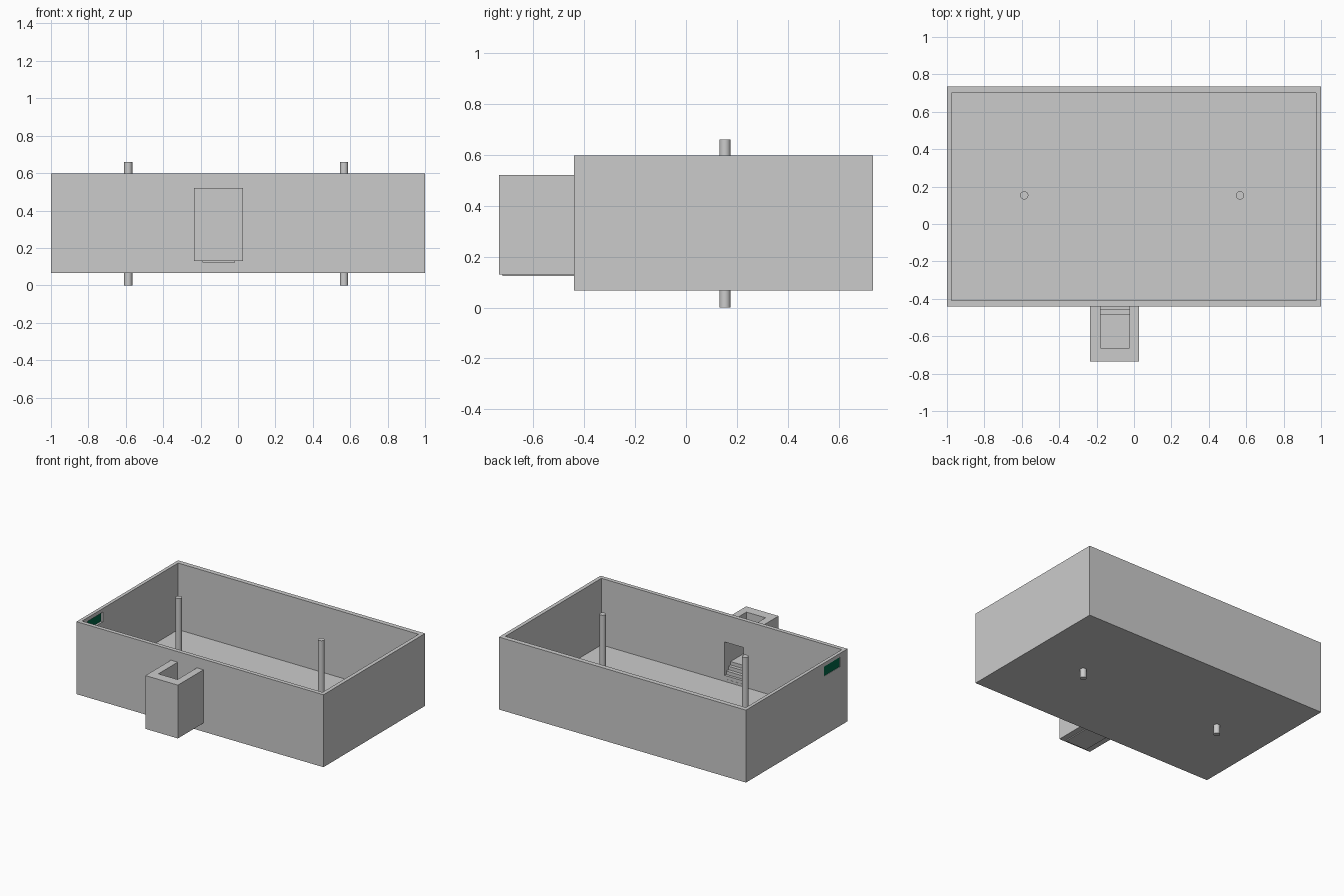
import bpy, bmesh

if "Cube" in bpy.data.objects:
    bpy.data.objects.remove(bpy.data.objects["Cube"])


def box(name, x, y, z):
    """Box between the (min, max) ranges on each axis."""
    bm = bmesh.new()
    bmesh.ops.create_cube(bm, size=1)
    for v in bm.verts:
        v.co = [r[0] if c < 0 else r[1] for c, r in zip(v.co, (x, y, z))]
    return finish(name, bm)


def finish(name, bm):
    bmesh.ops.recalc_face_normals(bm, faces=bm.faces)
    mesh = bpy.data.meshes.new(name)
    bm.to_mesh(mesh)
    bm.free()
    ob = bpy.data.objects.new(name, mesh)
    bpy.context.collection.objects.link(ob)
    return ob


def cut(target, *cutters):
    """Apply each cutter as a boolean, then remove it."""
    bpy.context.view_layer.objects.active = target
    for c in cutters:
        c.hide_render = True
        m = target.modifiers.new("cut", 'BOOLEAN')
        m.operation = 'DIFFERENCE'
        m.solver = 'EXACT'
        m.object = c
        bpy.ops.object.modifier_apply(modifier=m.name)
        bpy.data.objects.remove(c)


DOOR_X = (-0.18, -0.025)
WIN_Y, WIN_Z = (-0.35, -0.17), (0.50, 0.57)

# Open-topped room with a doorway and a small window
room = box("room_shell", (-1, 1), (-0.44, 0.735), (0.067, 0.597))
cut(room,
    box("cavity_cutter", (-0.975, 0.972), (-0.41, 0.70), (0.11, 0.8)),
    box("door_cutter", DOOR_X, (-0.6, -0.3), (0.128, 0.398)),
    box("window_cutter", (-1.1, -0.9), WIN_Y, WIN_Z))

# Entrance shaft outside the front wall, open above and towards the room
shaft = box("entrance_shaft", (-0.235, 0.028), (-0.735, -0.44), (0.13, 0.52))
cut(shaft, box("shaft_cutter", DOOR_X, (-0.663, -0.3), (0.15, 0.8)))

# Thin slab under the shaft
box("shaft_base", (-0.19, -0.015), (-0.72, -0.44), (0.123, 0.135))

# Steps rising from the doorway to a landing
profile = [(-0.663, 0.128), (-0.411, 0.128)]
y, z = -0.411, 0.128
for i in range(4):
    z += 0.025
    profile.append((y, z))
    y = -0.43 - 0.025 * i
    if i == 3:
        y = -0.663
    profile.append((y, z))
bm = bmesh.new()
face = bm.faces.new([bm.verts.new((DOOR_X[0], py, pz)) for py, pz in profile])
ext = bmesh.ops.extrude_face_region(bm, geom=[face])
for v in ext["geom"]:
    if isinstance(v, bmesh.types.BMVert):
        v.co.x = DOOR_X[1]
finish("entrance_steps", bm)

# Window glass
glass = box("window_glass", (-0.998, -0.99), WIN_Y, WIN_Z)
green = bpy.data.materials.new("green_glass")
green.diffuse_color = (0.0, 0.13, 0.06, 1)
green.use_nodes = True
green.node_tree.nodes["Principled BSDF"].inputs["Base Color"].default_value = green.diffuse_color
glass.data.materials.append(green)

# Two posts passing through the floor
for name, px in (("left_post", -0.587), ("right_post", 0.567)):
    bpy.ops.mesh.primitive_cylinder_add(vertices=32, radius=0.022, depth=0.66,
                                        location=(px, 0.153, 0.33))
    bpy.context.object.name = name
    bpy.ops.object.shade_smooth_by_angle()
